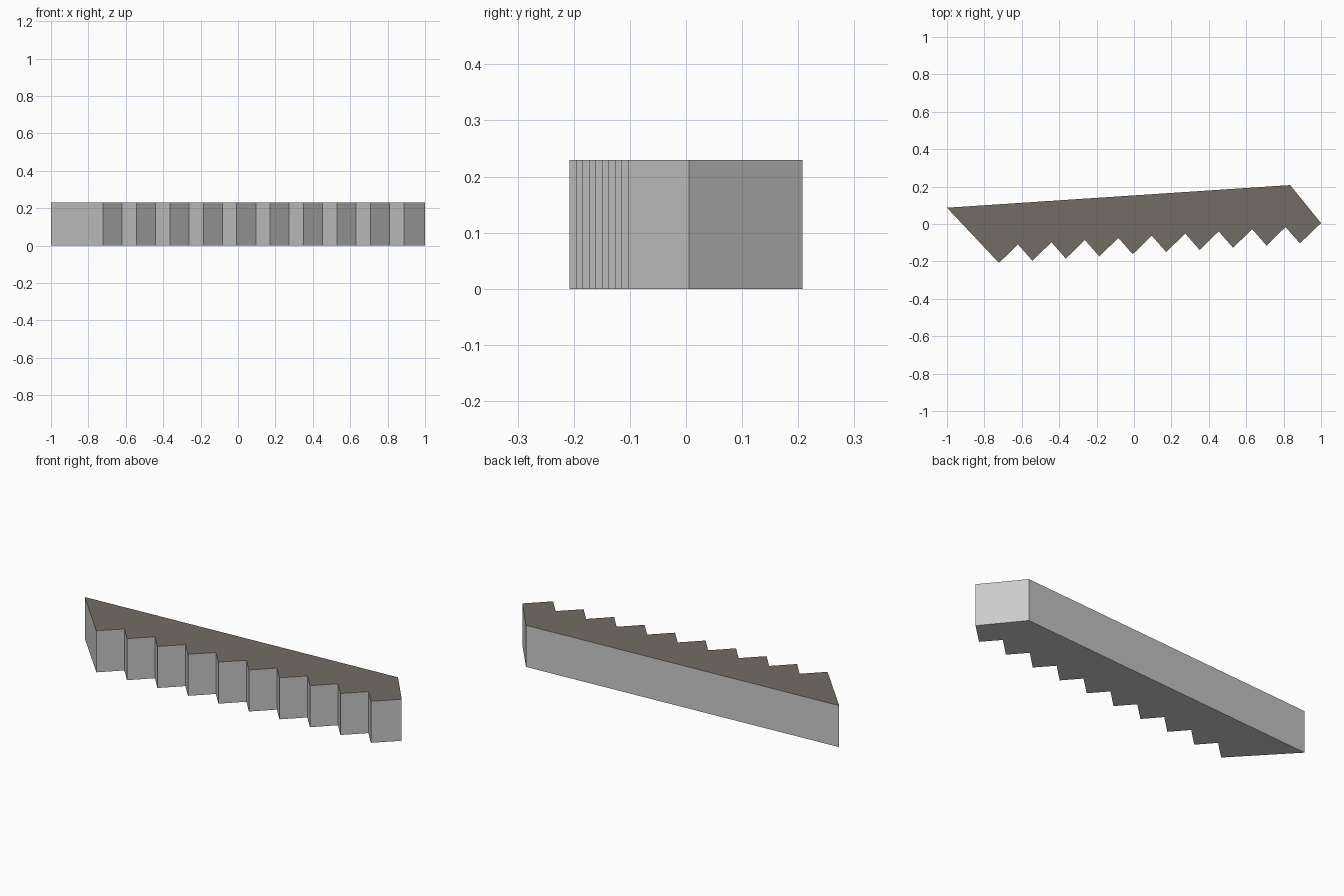
import bpy, bmesh

if "Cube" in bpy.data.objects:
    bpy.data.objects.remove(bpy.data.objects["Cube"])

HEIGHT = 0.23
STEPS = 10


def material(name, rgb):
    m = bpy.data.materials.new(name)
    m.diffuse_color = (*rgb, 1.0)
    m.use_nodes = True
    m.node_tree.nodes["Principled BSDF"].inputs["Base Color"].default_value = m.diffuse_color
    return m


# Saw-tooth outline: sloped back edge, then ten evenly spaced steps
outline = [(1.0, 0.005), (0.835, 0.208), (-1.0, 0.087)]
for i in range(STEPS):
    x, y = -0.722 + 0.1788 * i, -0.208 + 0.0116 * i
    outline.append((x, y))
    if i < STEPS - 1:
        outline.append((x + 0.102, y + 0.099))

# Extrude the outline into a solid
bm = bmesh.new()
base = bm.faces.new([bm.verts.new((x, y, 0)) for x, y in outline])
ext = bmesh.ops.extrude_face_region(bm, geom=[base], use_keep_orig=True)
top_verts = [g for g in ext["geom"] if isinstance(g, bmesh.types.BMVert)]
bmesh.ops.translate(bm, verts=top_verts, vec=(0, 0, HEIGHT))
bmesh.ops.recalc_face_normals(bm, faces=bm.faces)

# Brown top, grey sides and underside
for f in bm.faces:
    f.material_index = 1 if f.normal.z > 0.5 else 0

mesh = bpy.data.meshes.new("stair_block")
bm.to_mesh(mesh)
bm.free()
mesh.materials.append(material("light grey", (0.6, 0.6, 0.6)))
mesh.materials.append(material("grey brown", (0.17, 0.15, 0.125)))
bpy.context.collection.objects.link(bpy.data.objects.new("stair_block", mesh))
